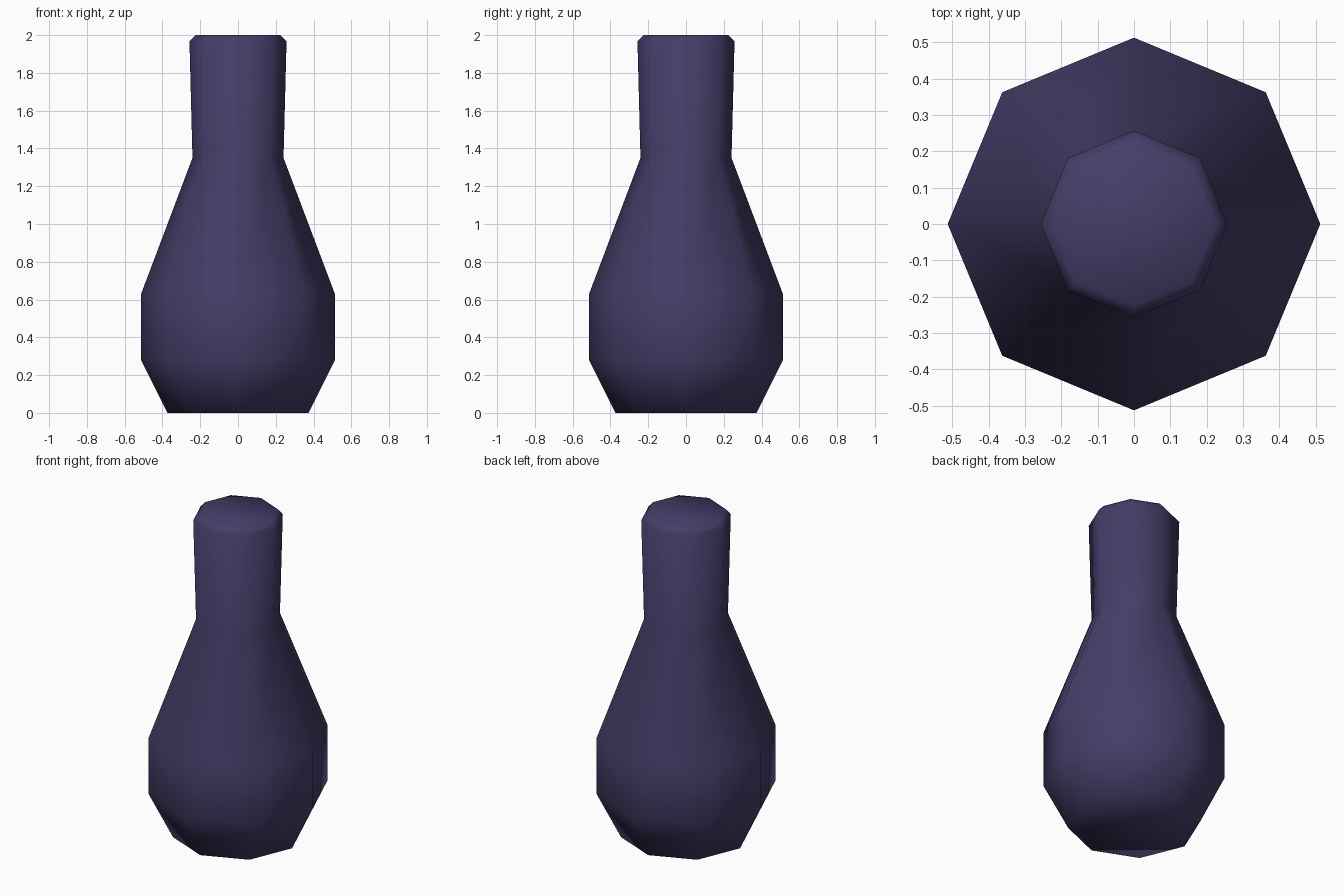
import bpy, bmesh
from math import cos, sin, pi

cube = bpy.data.objects.get("Cube")
if cube:
    bpy.data.objects.remove(cube, do_unlink=True)

# Dark violet material
violet = bpy.data.materials.new("dark violet")
violet.use_nodes = True
colour = (0.06, 0.047, 0.14, 1)
violet.diffuse_color = colour
violet.node_tree.nodes["Principled BSDF"].inputs["Base Color"].default_value = colour

SIDES = 8
# Outline as (radius, height): foot, belly, shoulder, neck, bevelled lip
PROFILE = [(0.373, 0), (0.513, 0.28), (0.513, 0.63),
           (0.241, 1.35), (0.257, 1.966), (0.225, 2.0)]


def lathe(name, profile, material):
    """Closed eight-sided body turned around z."""
    bm = bmesh.new()
    rings = [[bm.verts.new((r * cos(2 * pi * i / SIDES), r * sin(2 * pi * i / SIDES), z))
              for i in range(SIDES)] for r, z in profile]
    for low, high in zip(rings, rings[1:]):
        for i in range(SIDES):
            j = (i + 1) % SIDES
            bm.faces.new((low[i], low[j], high[j], high[i]))
    bm.faces.new(rings[0][::-1])
    bm.faces.new(rings[-1])
    for face in bm.faces:
        face.smooth = True
    mesh = bpy.data.meshes.new(name)
    bm.to_mesh(mesh)
    bm.free()
    mesh.materials.append(material)
    obj = bpy.data.objects.new(name, mesh)
    bpy.context.collection.objects.link(obj)
    return obj


# Bottle body with neck and lip
lathe("bottle", PROFILE, violet)
